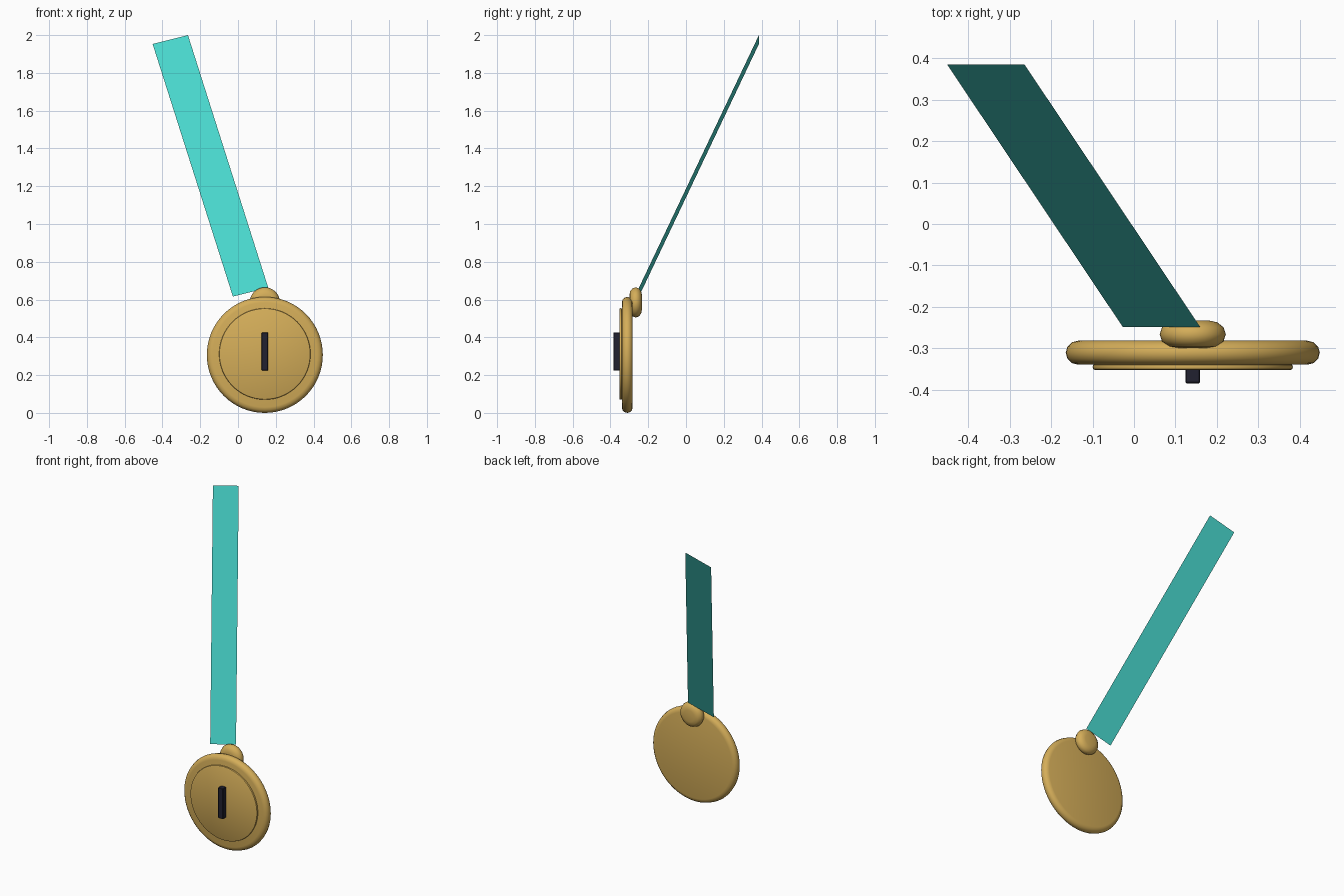
import bpy, bmesh, math
from mathutils import Vector

cube = bpy.data.objects.get("Cube")
if cube:
    bpy.data.objects.remove(cube, do_unlink=True)


def make_material(name, rgb):
    mat = bpy.data.materials.new(name)
    mat.use_nodes = True
    color = (*rgb, 1.0)
    mat.diffuse_color = color
    mat.node_tree.nodes["Principled BSDF"].inputs["Base Color"].default_value = color
    return mat


gold = make_material("gold", (0.66, 0.42, 0.10))
teal = make_material("turquoise", (0.065, 0.67, 0.60))
navy = make_material("dark navy", (0.015, 0.015, 0.03))


def finish(name, bm, mat, smooth=True):
    bmesh.ops.recalc_face_normals(bm, faces=bm.faces)
    mesh = bpy.data.meshes.new(name)
    bm.to_mesh(mesh)
    bm.free()
    mesh.materials.append(mat)
    obj = bpy.data.objects.new(name, mesh)
    bpy.context.collection.objects.link(obj)
    if smooth:
        bpy.ops.object.select_all(action='DESELECT')
        obj.select_set(True)
        bpy.context.view_layer.objects.active = obj
        bpy.ops.object.shade_smooth_by_angle(angle=math.radians(40))
    return obj


def rounded_disc(name, x, z, radius, y_front, y_back, round_in, mat, sides=64, steps=6):
    """Disc facing the front with an elliptically rounded rim."""
    half = (y_back - y_front) / 2
    mid = (y_back + y_front) / 2
    profile = [(0, mid - half)]
    for i in range(steps + 1):
        a = -math.pi / 2 + math.pi * i / steps
        profile.append((radius - round_in + round_in * math.cos(a), mid + half * math.sin(a)))
    profile.append((0, mid + half))
    bm = bmesh.new()
    verts = [bm.verts.new((r, y, 0)) for r, y in profile]
    edges = [bm.edges.new(pair) for pair in zip(verts, verts[1:])]
    bmesh.ops.spin(bm, geom=verts + edges, cent=(0, 0, 0), axis=(0, 1, 0),
                   angle=math.tau, steps=sides)
    bmesh.ops.remove_doubles(bm, verts=bm.verts, dist=0.0001)
    bmesh.ops.translate(bm, verts=bm.verts, vec=(x, 0, z))
    return finish(name, bm, mat)


# Medal body, raised front plate and the hanging knob behind the top rim
CX, CZ = 0.142, 0.307
rounded_disc("medal_body", CX, CZ, 0.307, -0.340, -0.282, 0.03, gold)
rounded_disc("front_plate", CX, CZ + 0.005, 0.242, -0.353, -0.338, 0.006, gold, steps=4)
rounded_disc("hanging_knob", CX, 0.585, 0.080, -0.300, -0.233, 0.042, gold, sides=32)

# Upright bar on the front plate
bm = bmesh.new()
bmesh.ops.create_cube(bm, size=1)
bmesh.ops.scale(bm, verts=bm.verts, vec=(0.036, 0.035, 0.2))
bmesh.ops.translate(bm, verts=bm.verts, vec=(CX, -0.3675, 0.325))
bmesh.ops.bevel(bm, geom=bm.edges[:], offset=0.003, segments=1, affect='EDGES')
finish("front_bar", bm, navy, smooth=False)

# Flat ribbon strip leaning back and to the right
bottom = Vector((-0.027, -0.249, 0.616))
across = Vector((0.187, 0, 0.047))
along = Vector((-0.425, 0.635, 1.337))
bm = bmesh.new()
bm.faces.new([bm.verts.new(p) for p in
              (bottom, bottom + across, bottom + across + along, bottom + along)])
finish("ribbon", bm, teal, smooth=False)
